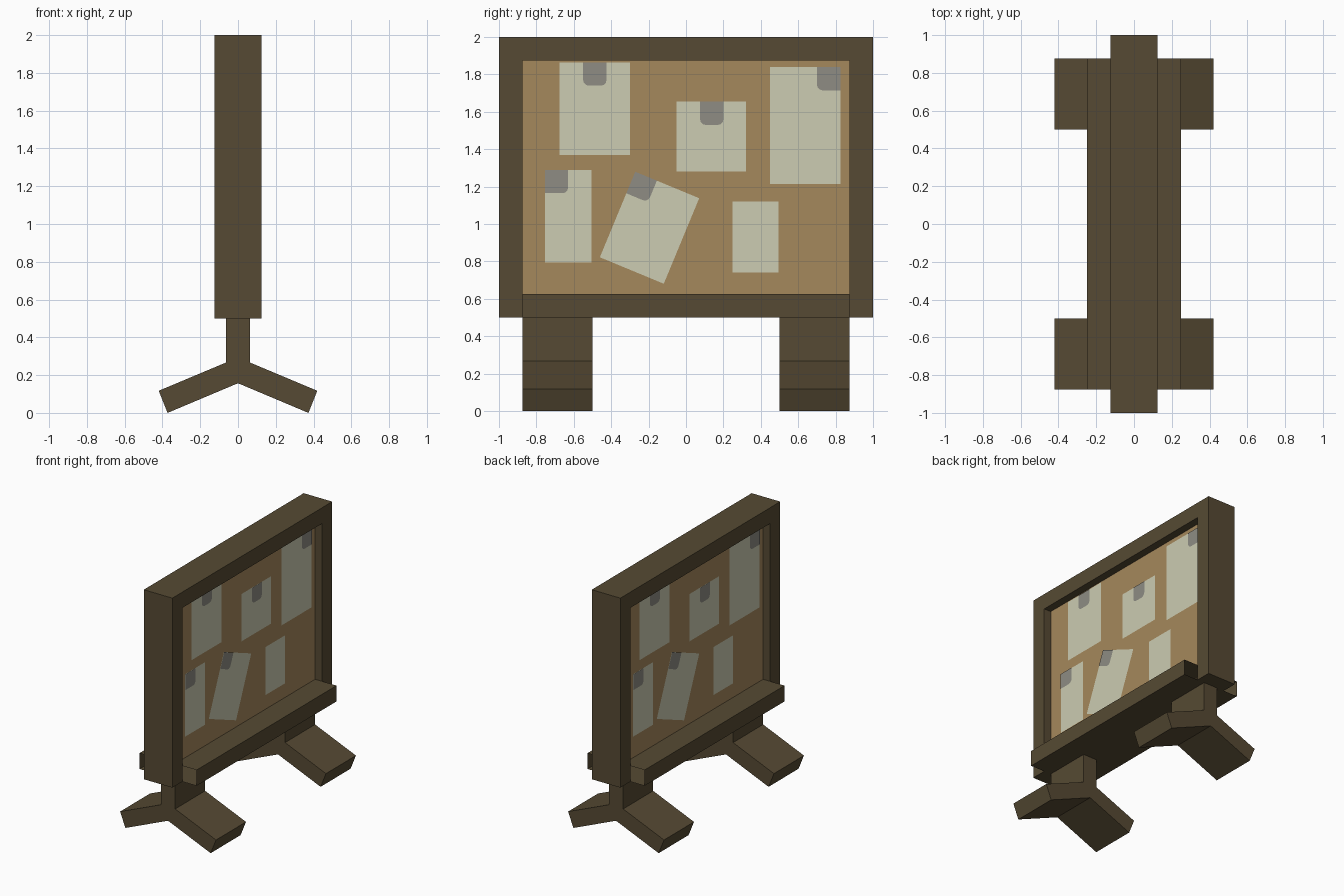
import bpy, bmesh, math
from mathutils import Matrix, Vector

if "Cube" in bpy.data.objects:
    bpy.data.objects.remove(bpy.data.objects["Cube"])


def material(name, r, g, b):
    def lin(c):
        c /= 255
        return c / 12.92 if c <= 0.04045 else ((c + 0.055) / 1.055) ** 2.4
    m = bpy.data.materials.new(name)
    m.diffuse_color = (lin(r), lin(g), lin(b), 1)
    m.use_nodes = True
    m.node_tree.nodes["Principled BSDF"].inputs["Base Color"].default_value = m.diffuse_color
    return m


WOOD = material("dark wood", 86, 74, 51)
CORK = material("cork", 165, 136, 92)
PAPER = material("paper", 204, 204, 178)
PIN = material("grey tab", 142, 140, 131)


def finish(name, bm, mat):
    bmesh.ops.recalc_face_normals(bm, faces=bm.faces)
    me = bpy.data.meshes.new(name)
    bm.to_mesh(me)
    bm.free()
    me.materials.append(mat)
    ob = bpy.data.objects.new(name, me)
    bpy.context.collection.objects.link(ob)
    return ob


def prism(name, points, depth, mat):
    """Extrude a closed 3D outline along the depth vector."""
    bm = bmesh.new()
    face = bm.faces.new([bm.verts.new(p) for p in points])
    out = bmesh.ops.extrude_face_region(bm, geom=[face], use_keep_orig=True)
    verts = [v for v in out["geom"] if isinstance(v, bmesh.types.BMVert)]
    bmesh.ops.translate(bm, verts=verts, vec=depth)
    return finish(name, bm, mat)


# Frame: two posts and a top bar in one arch outline
arch = [(-1, .5), (-1, 2), (1, 2), (1, .5),
        (.875, .5), (.875, 1.875), (-.875, 1.875), (-.875, .5)]
prism("frame", [(-.125, y, z) for y, z in arch], (.25, 0, 0), WOOD)

# Ledge: wide hollow bottom rail, open at both ends
bm = bmesh.new()
rail = [(-.25, .5), (.25, .5), (.25, .625), (-.25, .625)]
ends = [[bm.verts.new((x, y, z)) for x, z in rail] for y in (-.875, .875)]
for i in range(4):
    j = (i + 1) % 4
    bm.faces.new((ends[0][i], ends[0][j], ends[1][j], ends[1][i]))
finish("ledge", bm, WOOD)

# Cork board recessed in the frame
cork = [(-.875, .625), (.875, .625), (.875, 1.875), (-.875, 1.875)]
prism("cork_board", [(-.0625, y, z) for y, z in cork], (.125, 0, 0), CORK)

# Feet: splayed legs with a short column
half = [(.0625, .5), (.0625, .267), (.42, .117), (.373, 0)]
foot = half + [(0, .157)] + [(-x, z) for x, z in reversed(half)]
for label, y in (("front", -.875), ("back", .5)):
    prism(label + "_foot", [(x, y, z) for x, z in foot], (0, .375, 0), WOOD)


def plate(name, outline, centre, angle, x, mat, side):
    """Flat sheet facing +x, turned round to -x for the other side."""
    turn = Matrix.Rotation(0 if side > 0 else math.pi, 4, 'Z')
    spin = Matrix.Rotation(math.radians(angle), 4, 'X')
    bm = bmesh.new()
    verts = []
    for u, v in outline:
        p = spin @ Vector((0, u, v)) + Vector((x, *centre))
        verts.append(bm.verts.new(turn @ p))
    face = bm.faces.new(verts)
    face.normal_update()
    if face.normal.x * side < 0:
        face.normal_flip()
    me = bpy.data.meshes.new(name)
    bm.to_mesh(me)
    bm.free()
    me.materials.append(mat)
    bpy.context.collection.objects.link(bpy.data.objects.new(name, me))


def tab_outline(left, top, round_left, round_right, s=.125, r=.03):
    """Square tab whose free lower corners are rounded."""
    pts = [(left, top), (left + s, top)]
    for rounded, cx, start in ((round_right, left + s, 0), (round_left, left, -90)):
        inner = cx - r if start == 0 else cx + r
        if rounded:
            for k in range(4):
                a = math.radians(start - 30 * k)
                pts.append((inner + r * math.cos(a), top - s + r + r * math.sin(a)))
        else:
            pts.append((cx, top - s))
    return pts


# Notes: centre y, centre z, width, height, angle, tab offset from left edge
NOTES = [
    (-.4875, 1.617, .375, .495, 0, .125),
    (.135, 1.467, .37, .375, 0, .125),
    (.6375, 1.527, .375, .625, 0, .25),
    (-.63, 1.042, .25, .495, 0, 0),
    (-.195, .98, .37, .495, -22.5, 0),
    (.372, .93, .245, .38, 0, None),
]
for side, label in ((1, "right"), (-1, "left")):
    for i, (cy, cz, w, h, ang, tab) in enumerate(NOTES, 1):
        sheet = [(-w / 2, -h / 2), (w / 2, -h / 2), (w / 2, h / 2), (-w / 2, h / 2)]
        plate(f"{label}_note_{i}", sheet, (cy, cz), ang, .0665, PAPER, side)
        if tab is not None:
            shape = tab_outline(-w / 2 + tab, h / 2, tab > 0, tab + .125 < w - .01)
            plate(f"{label}_tab_{i}", shape, (cy, cz), ang, .0695, PIN, side)
